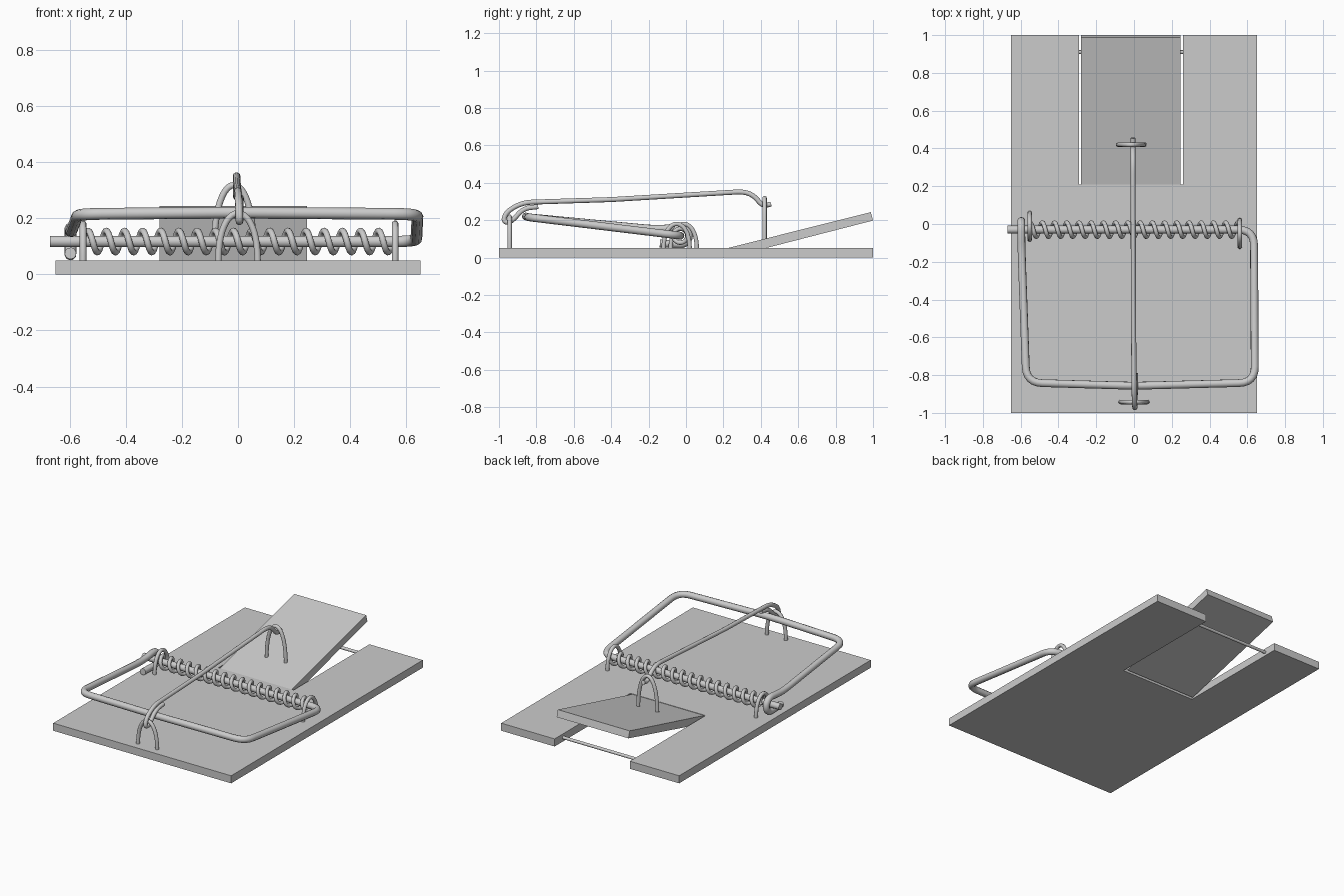
import bpy, bmesh, math
from mathutils import Vector

if "Cube" in bpy.data.objects:
    bpy.data.objects.remove(bpy.data.objects["Cube"])


def prism(name, outline, direction):
    """Extrude a flat outline along a vector."""
    bm = bmesh.new()
    face = bm.faces.new([bm.verts.new(p) for p in outline])
    new = bmesh.ops.extrude_face_region(bm, geom=[face])
    bmesh.ops.translate(bm, vec=direction,
                        verts=[g for g in new["geom"] if isinstance(g, bmesh.types.BMVert)])
    bmesh.ops.recalc_face_normals(bm, faces=bm.faces)
    mesh = bpy.data.meshes.new(name)
    bm.to_mesh(mesh)
    bm.free()
    obj = bpy.data.objects.new(name, mesh)
    bpy.context.collection.objects.link(obj)
    return obj


def fillet(points, radius, steps=6):
    """Round the corners of a polyline."""
    pts = [Vector(p) for p in points]
    out = [pts[0]]
    for a, b, c in zip(pts, pts[1:], pts[2:]):
        p = b + (a - b).normalized() * min(radius, (a - b).length * 0.48)
        q = b + (c - b).normalized() * min(radius, (c - b).length * 0.48)
        for i in range(steps + 1):
            t = i / steps
            out.append(p * (1 - t) ** 2 + b * 2 * t * (1 - t) + q * t * t)
    return out + [pts[-1]]


def wire(name, points, radius):
    """Round wire along a path, turned into a smooth mesh."""
    curve = bpy.data.curves.new(name, 'CURVE')
    curve.dimensions = '3D'
    curve.bevel_depth = radius
    curve.bevel_resolution = 3
    curve.use_fill_caps = True
    spline = curve.splines.new('POLY')
    spline.points.add(len(points) - 1)
    for sp, p in zip(spline.points, points):
        sp.co = (*p, 1)
    obj = bpy.data.objects.new(name, curve)
    bpy.context.collection.objects.link(obj)
    bpy.ops.object.select_all(action='DESELECT')
    obj.select_set(True)
    bpy.context.view_layer.objects.active = obj
    bpy.ops.object.convert(target='MESH')
    bpy.ops.object.shade_smooth_by_angle(angle=math.radians(50))
    return obj


def staple(name, centre, half, z0, top, across, radius=0.012):
    """Arched staple whose legs spread along the 'across' direction."""
    c, d = Vector(centre), Vector(across)
    arch = []
    for i in range(21):
        a = math.pi * i / 20
        p = c - d * half * math.cos(a)
        p.z = z0 + (top - z0) * math.sin(a) ** 0.85
        arch.append(p)
    wire(name, arch, radius)


# Base board with a notch at the back
prism("base_board", [(-0.65, -1, 0), (0.65, -1, 0), (0.65, 1, 0), (0.26, 1, 0),
                     (0.26, 0.21, 0), (-0.29, 0.21, 0), (-0.29, 1, 0), (-0.65, 1, 0)],
      (0, 0, 0.05))

# Tilted bait plate and its cross pin
prism("bait_plate", [(-0.28, 0.23, 0), (-0.28, 1.0, 0.198),
                     (-0.28, 0.988, 0.243), (-0.28, 0.2, 0.045)], (0.525, 0, 0))
wire("notch_pin", [(-0.31, 0.91, 0.025), (0.28, 0.91, 0.025)], 0.01)

# Axle and striker bar bent from a single wire, left end curled around the axle
AX_Y, AX_Z = -0.03, 0.117
path = fillet([(-0.67, AX_Y, AX_Z), (0.635, AX_Y, AX_Z), (0.64, -0.84, 0.215),
               (0, -0.857, 0.22), (-0.57, -0.84, 0.215), (-0.595, -0.15, 0.15),
               (-0.597, AX_Y - 0.01, AX_Z + 0.046)], 0.085)
for i in range(1, 13):
    a = math.pi / 2 - math.pi * i / 12
    path.append((-0.597, AX_Y + 0.046 * math.cos(a), AX_Z + 0.046 * math.sin(a)))
path.append((-0.597, -0.14, 0.075))
wire("striker_bar", path, 0.021)

# Coil spring on the axle
TURNS, SEG = 17, 20
wire("coil_spring", [(-0.55 + 1.1 * i / (TURNS * SEG),
                      AX_Y + 0.038 * math.cos(2 * math.pi * i / SEG),
                      AX_Z + 0.038 * math.sin(2 * math.pi * i / SEG))
                     for i in range(TURNS * SEG + 1)], 0.0115)

# Staples: two over the axle, one at the front, one on the bait plate
for side, x, y in (("left", -0.552, -0.012), ("right", 0.56, -0.05)):
    staple(side + "_axle_staple", (x, y, 0), 0.07, 0.04, 0.18, (0, 1, 0))
staple("front_staple", (0, -0.943, 0), 0.07, 0.04, 0.218, (1, 0, 0))
staple("bait_staple", (-0.015, 0.42, 0), 0.07, 0.08, 0.318, (1, 0, 0))

# Long trigger arm hooked through the front staple
arm = [(0.007, -0.79, 0.272), (0.007, -0.87, 0.263), (0.006, -0.925, 0.2),
       (0.005, -0.955, 0.185), (0.005, -0.978, 0.2), (0.003, -0.955, 0.25),
       (0, -0.87, 0.295), (-0.003, -0.4, 0.31), (-0.005, 0.31, 0.353),
       (-0.005, 0.365, 0.33), (-0.005, 0.41, 0.275), (-0.005, 0.455, 0.286)]
wire("trigger_arm", fillet(arm, 0.05), 0.0135)
